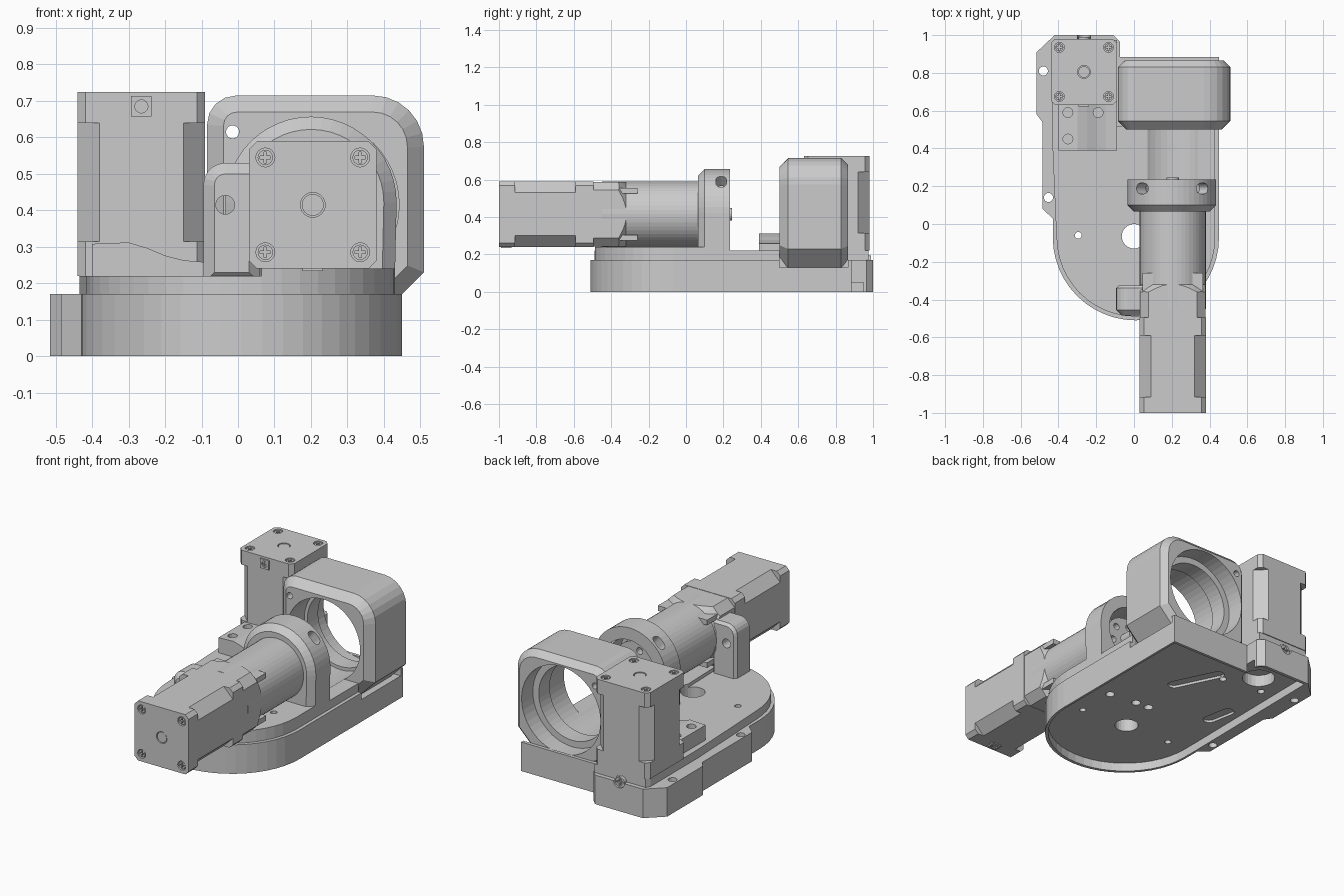
import bpy, bmesh, math
from mathutils import Matrix, Vector

if "Cube" in bpy.data.objects:
    bpy.data.objects.remove(bpy.data.objects["Cube"])

def arc(cx, cy, r, a0, a1, n):
    return [(cx + r * math.cos(math.radians(a0 + (a1 - a0) * i / n)),
             cy + r * math.sin(math.radians(a0 + (a1 - a0) * i / n))) for i in range(n + 1)]

def prism(name, pts, axis, lo, hi, bev_lo=0, bev_hi=0, M=None):
    """Extrude a 2D profile along an axis, optionally chamfering either end."""
    place = {'X': lambda u, v, t: (t, u, v), 'Y': lambda u, v, t: (u, t, v),
             'Z': lambda u, v, t: (u, v, t)}[axis]
    bm = bmesh.new()
    a = [bm.verts.new(place(u, v, lo)) for u, v in pts]
    b = [bm.verts.new(place(u, v, hi)) for u, v in pts]
    n = len(pts)
    ends = [bm.faces.new(a), bm.faces.new(b[::-1])]
    for i in range(n):
        j = (i + 1) % n
        bm.faces.new((a[j], a[i], b[i], b[j]))
    bmesh.ops.recalc_face_normals(bm, faces=bm.faces[:])
    loops = [[e for e in f.edges] for f in ends]
    for edges, w in zip(loops, (bev_lo, bev_hi)):
        if w:
            bmesh.ops.bevel(bm, geom=edges, offset=w, segments=1, affect='EDGES',
                            clamp_overlap=False)
    if M:
        bm.transform(M)
    me = bpy.data.meshes.new(name)
    bm.to_mesh(me)
    bm.free()
    ob = bpy.data.objects.new(name, me)
    bpy.context.collection.objects.link(ob)
    return ob

def cyl(name, u, v, r, axis, lo, hi, n=24, M=None, **k):
    return prism(name, arc(u, v, r, 0, 360 - 360 / n, n - 1), axis, lo, hi, M=M, **k)

def rect(x0, x1, y0, y1, c=0):
    if not c:
        return [(x0, y0), (x1, y0), (x1, y1), (x0, y1)]
    return [(x0 + c, y0), (x1 - c, y0), (x1, y0 + c), (x1, y1 - c),
            (x1 - c, y1), (x0 + c, y1), (x0, y1 - c), (x0, y0 + c)]

def slot(a, b, r):
    """Stadium outline between two points."""
    d = Vector(b) - Vector(a)
    g = math.degrees(math.atan2(d.y, d.x))
    return arc(*a, r, g + 90, g + 270, 8) + arc(*b, r, g - 90, g + 90, 8)

def boolean(ob, others, op='DIFFERENCE'):
    """Apply boolean operations and discard the helper solids."""
    for o in others:
        o.hide_render = True
        m = ob.modifiers.new('bool', 'BOOLEAN')
        m.object, m.operation, m.solver = o, op, 'EXACT'
    dg = bpy.context.evaluated_depsgraph_get()
    dg.update()
    me = bpy.data.meshes.new_from_object(ob.evaluated_get(dg))
    ob.modifiers.clear()
    ob.data = me
    for o in others:
        bpy.data.objects.remove(o)

def screw(name, x, y, z, r, M):
    head = cyl(name, x, y, r, 'Z', z - 0.03, z, 16, M)
    w, l = r * 0.17, r * 0.7
    cross = [(w, w), (w, l), (-w, l), (-w, w), (-l, w), (-l, -w),
             (-w, -w), (-w, -l), (w, -l), (w, -w), (l, -w), (l, w)]
    cross = [(x + u, y + v) for u, v in cross]
    boolean(head, [prism('cut', cross, 'Z', z - 0.015, z + 0.02, M=M)])

# Base plate: rounded front, stepped flange on the left, raised pad under the drive
outline = ([(0.45, 0.885), (-0.075, 0.885), (-0.075, 0.965), (-0.11, 1.0), (-0.42, 1.0),
            (-0.515, 0.91), (-0.515, 0.58), (-0.485, 0.54), (-0.485, 0.08), (-0.43, 0.03)]
           + arc(0.01, -0.07, 0.44, 180, 360, 24))
base = prism('base_plate', outline, 'Z', 0, 0.17)
deck = ([(0.43, 0.52), (-0.09, 0.52), (-0.09, 0.975), (-0.42, 0.975), (-0.435, 0.95),
         (-0.435, 0.5), (-0.415, 0.03)] + arc(0.01, -0.07, 0.42, 180, 360, 24))
pad = [(0.43, 0.1), (0.05, 0.1)] + arc(0.01, -0.07, 0.42, 277.5, 360, 11)
boolean(base, [prism('deck', deck, 'Z', 0.1, 0.22), prism('pad', pad, 'Z', 0.12, 0.24)], 'UNION')
inner = [(max(x * 0.97, -0.42), 0.24 + (y - 0.24) * 0.975) for x, y in outline]
inner = [p for i, p in enumerate(inner) if i not in (5, 6, 7, 8)]
cuts = [prism('cut', inner, 'Z', -0.1, 0.05)]
# Through holes, the large bore first
for x, y, r in [(0, -0.065, 0.065), (-0.295, -0.06, 0.018), (0.295, -0.09, 0.018),
                (-0.48, 0.81, 0.024), (-0.453, 0.14, 0.024), (0.12, 0.16, 0.025),
                (0.035, 0.165, 0.025)]:
    cuts.append(cyl('cut', x, y, r, 'Z', -0.1, 0.4))
# Blind pockets in the underside
for x, y, r in [(-0.225, 0.805, 0.09), (0.29, 0.14, 0.025), (-0.08, 0.67, 0.02), (-0.33, 0.7, 0.02)]:
    cuts.append(cyl('cut', x, y, r, 'Z', -0.1, 0.12))
for a, b, r in [((0.087, 0.45), (-0.03, 0.69), 0.035), ((-0.31, 0.28), (-0.335, 0.41), 0.035)]:
    cuts.append(prism('cut', slot(a, b, r), 'Z', -0.1, 0.065))
AX, AZ = 0.205, 0.415          # axis of the lying drive
cuts += [cyl('cut', AX, AZ, 0.237, 'Y', 0.236, 0.77, 48),
         cyl('cut', AX, AZ, 0.256, 'Y', 0.76, 0.866, 48),
         cyl('cut', -0.265, 0.17, 0.035, 'Y', 0.97, 1.1, 16),
         prism('cut', rect(0.405, 0.6, 0.13, 0.3), 'Y', 0.5, 0.865)]
boolean(base, cuts)
screw('back_screw', -0.265, -0.165, 0.99, 0.03, Matrix.Rotation(-math.pi / 2, 4, 'X'))

# Large ring bracket at the back
prof = ([(-0.085, 0.17), (0.0, 0.13), (0.41, 0.13), (0.51, 0.23)]
        + arc(0.37, 0.575, 0.14, 0, 90, 6) + arc(-0.005, 0.635, 0.08, 90, 180, 4))
ring = prism('ring_bracket', prof, 'Y', 0.5, 0.865, 0.045, 0.035)
boolean(ring, [cyl('cut', AX, AZ, 0.218, 'Y', 0.4, 1, 48),
               cyl('cut', AX, AZ, 0.237, 'Y', 0.4, 0.66, 48),
               cyl('cut', AX, AZ, 0.256, 'Y', 0.76, 1, 48),
               cyl('cut', -0.015, 0.615, 0.018, 'Y', 0.4, 1, 16)])

# Arched bearing support with two slanted openings
prof = [(AX - 0.235, 0.2), (AX + 0.225, 0.2)] + arc(AX - 0.005, 0.422, 0.235, 0, 180, 24)
arch = prism('bearing_arch', prof, 'Y', 0.065, 0.235, 0.035)
cuts = [cyl('cut', AX, AZ, 0.17, 'Y', 0, 0.4, 40)]
for s in (-1, 1):
    M = Matrix.Translation((AX, 0.188, AZ)) @ Matrix.Rotation(s * math.radians(42), 4, 'Y')
    cuts.append(prism('cut', slot((-0.014, 0), (0.014, 0), 0.028), 'Z', 0.1, 0.4, M=M))
boolean(arch, cuts)

# Side post with a rounded shoulder
post = prism('side_post', [(-0.095, 0.2), (0.06, 0.2), (0.06, 0.53)]
             + arc(-0.035, 0.47, 0.06, 90, 180, 5), 'Y', -0.485, -0.325, 0.03, 0.015)
boolean(post, [cyl('cut', -0.035, 0.415, 0.026, 'Y', -1, 0, 16)])

# Stepped foot block beside the standing motor
foot = prism('foot_block', [(-0.4, 0.2), (-0.4, 0.308), (-0.3, 0.312), (-0.25, 0.297), (-0.2, 0.276),
                            (-0.15, 0.263), (-0.09, 0.258), (-0.09, 0.2)], 'Y', 0.39, 0.66)
holes = [(-0.35, 0.59), (-0.19, 0.59), (-0.35, 0.45)]
boolean(foot, [cyl('cut', x, y, 0.026, 'Z', 0.25, 0.5, 16) for x, y in holes])

def motor(name, M):
    """Square motor, end face at local z = 0, body running down local z."""
    h = 0.175
    cap = prism(name + '_end_cap', rect(-h, h, -h, h, 0.022), 'Z', -0.085, 0, M=M)
    prism(name + '_middle', rect(-h, h, -h, h, 0.06), 'Z', -0.415, -0.08, M=M)
    prism(name + '_front_cap', rect(-h, h, -h, h, 0.022), 'Z', -0.505, -0.41, M=M)
    spots = [(x, y) for x in (-0.13, 0.13) for y in (-0.13, 0.13)]
    cuts = [cyl('cut', x, y, 0.026, 'Z', -0.02, 0.1, 16, M) for x, y in spots]
    cuts.append(cyl('cut', 0, 0, 0.034, 'Z', -0.012, 0.1, 24, M))
    boolean(cap, cuts)
    for x, y in spots:
        screw(name + '_screw', x, y, -0.004, 0.021, M)
    cyl(name + '_shaft_end', 0, 0, 0.03, 'Z', -0.03, -0.003, 24, M)
    # Small connector plate on the side
    side = M @ Matrix.Translation((0, -h, -0.04)) @ Matrix.Rotation(math.pi / 2, 4, 'X')
    plate = prism(name + '_connector', rect(-0.028, 0.028, -0.028, 0.028), 'Z', -0.01, 0.007, M=side)
    boolean(plate, [cyl('cut', 0, 0, 0.018, 'Z', -0.002, 0.05, 16, side)])
    screw(name + '_connector_screw', 0, 0, 0.004, 0.015, side)

motor('standing_motor', Matrix.Translation((-0.265, 0.805, 0.725)))
motor('lying_motor', Matrix.Translation((AX, -1, AZ)) @ Matrix.Rotation(math.pi / 2, 4, 'X'))

# Gear unit: square adapter fading into a round body
adapter = prism('gear_adapter', rect(AX - 0.173, AX + 0.173, AZ - 0.173, AZ + 0.173, 0.045),
                'Y', -0.5, -0.32)
boolean(adapter, [cyl('round', AX, AZ, 0.235, 'Y', -0.6, -0.32, 40, bev_hi=0.06)], 'INTERSECT')
cyl('gear_body', AX, AZ, 0.175, 'Y', -0.45, 0.07, 48)
for sx in (-1, 1):
    for sz in (-1, 1):
        x, z = AX + sx * 0.13, AZ + sz * 0.125
        prism('adapter_tab', rect(x - 0.03, x + 0.03, z - 0.015, z + 0.015), 'Y', -0.46, -0.26)

# Output flange and stub shaft inside the arch
flange = cyl('output_flange', AX, AZ, 0.135, 'Y', 0.05, 0.17, 32)
boolean(flange, [cyl('cut', AX + 0.09 * math.cos(a), AZ + 0.09 * math.sin(a), 0.02, 'Y', 0.13, 0.3, 12)
                 for a in [math.radians(45 + 60 * i) for i in range(6)]])
cyl('stub_shaft', AX, AZ, 0.034, 'Y', 0.1, 0.245, 20)
